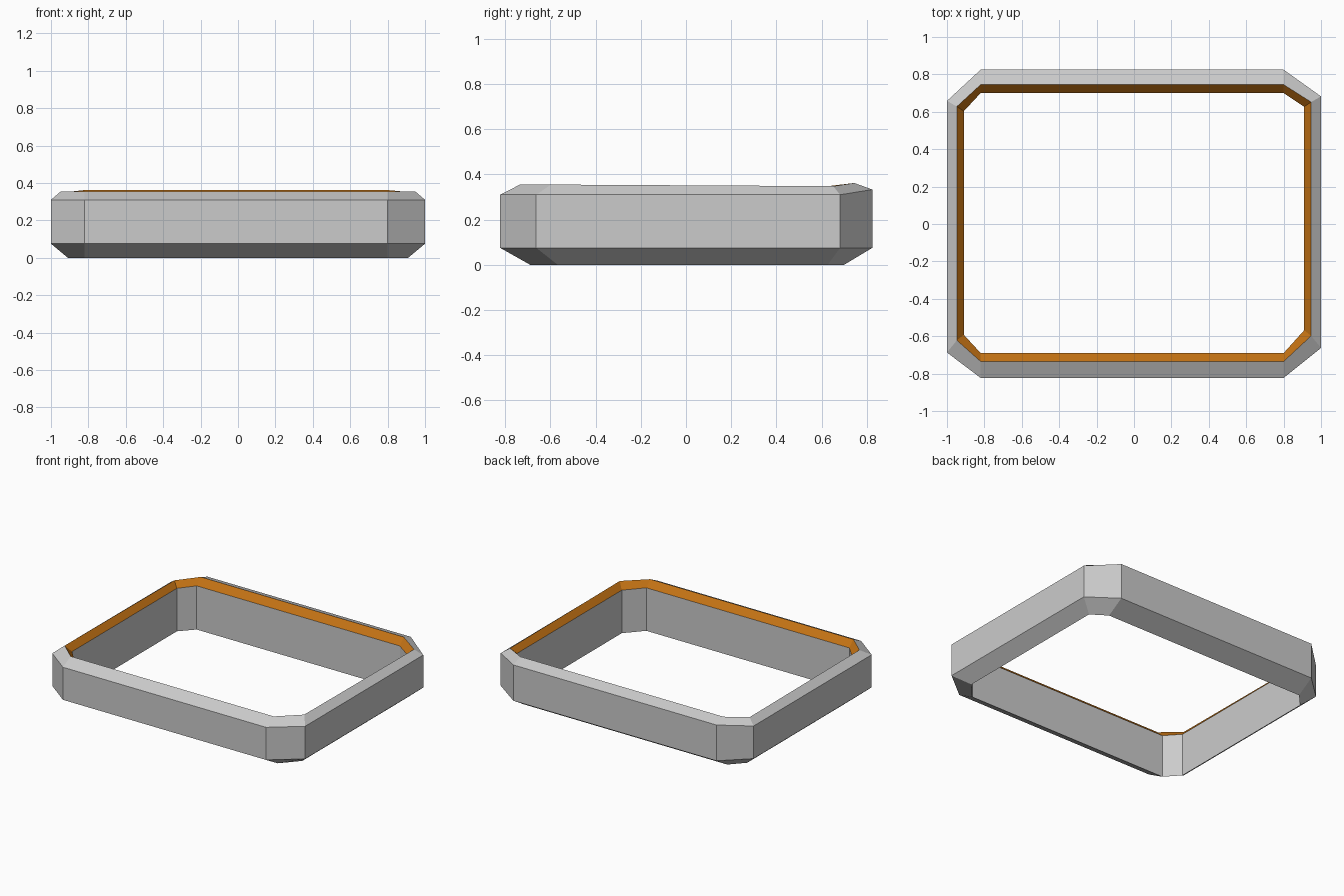
import bpy
import bmesh

cube = bpy.data.objects.get("Cube")
if cube:
    bpy.data.objects.remove(cube, do_unlink=True)


def make_material(name, rgb):
    mat = bpy.data.materials.new(name)
    mat.use_nodes = True
    mat.diffuse_color = (*rgb, 1)
    mat.node_tree.nodes["Principled BSDF"].inputs["Base Color"].default_value = (*rgb, 1)
    return mat


def octagon(bm, half_x, front, back, side_front, side_back, z, z_back=None, z_side=None):
    """Chamfered rectangle, counter-clockwise from the front left corner."""
    z_back = z if z_back is None else z_back
    z_side = z if z_side is None else z_side
    cut_l, cut_r = -0.82, 0.80
    skew = 0.012
    points = [
        (cut_l, front, z), (cut_r, front, z),
        (half_x, side_front + skew, z), (half_x, side_back + skew, z_side),
        (cut_r, back, z_back), (cut_l, back, z_back),
        (-half_x, side_back - skew, z_side), (-half_x, side_front - skew, z),
    ]
    return [bm.verts.new(p) for p in points]


# Frame cross-section, from the bottom edge up the outside and down the inside
bm = bmesh.new()
loops = [
    octagon(bm, 0.91, -0.69, 0.70, -0.58, 0.615, 0.0),
    octagon(bm, 1.0, -0.823, 0.825, -0.675, 0.67, 0.075),
    octagon(bm, 1.0, -0.823, 0.825, -0.675, 0.67, 0.31, 0.333),
    octagon(bm, 0.947, -0.735, 0.745, -0.61, 0.64, 0.355, 0.362, 0.348),
    octagon(bm, 0.91, -0.69, 0.70, -0.58, 0.615, 0.31, 0.315),
]
INNER_BEVEL = 3
for band, lower in enumerate(loops):
    upper = loops[(band + 1) % len(loops)]
    for i in range(len(lower)):
        j = (i + 1) % len(lower)
        face = bm.faces.new((lower[i], lower[j], upper[j], upper[i]))
        face.material_index = 1 if band == INNER_BEVEL else 0
bmesh.ops.recalc_face_normals(bm, faces=bm.faces)

mesh = bpy.data.meshes.new("rim_frame")
bm.to_mesh(mesh)
bm.free()
mesh.materials.append(make_material("light_grey", (0.6, 0.6, 0.6)))
mesh.materials.append(make_material("amber", (0.55, 0.17, 0.007)))
frame = bpy.data.objects.new("rim_frame", mesh)
bpy.context.collection.objects.link(frame)
